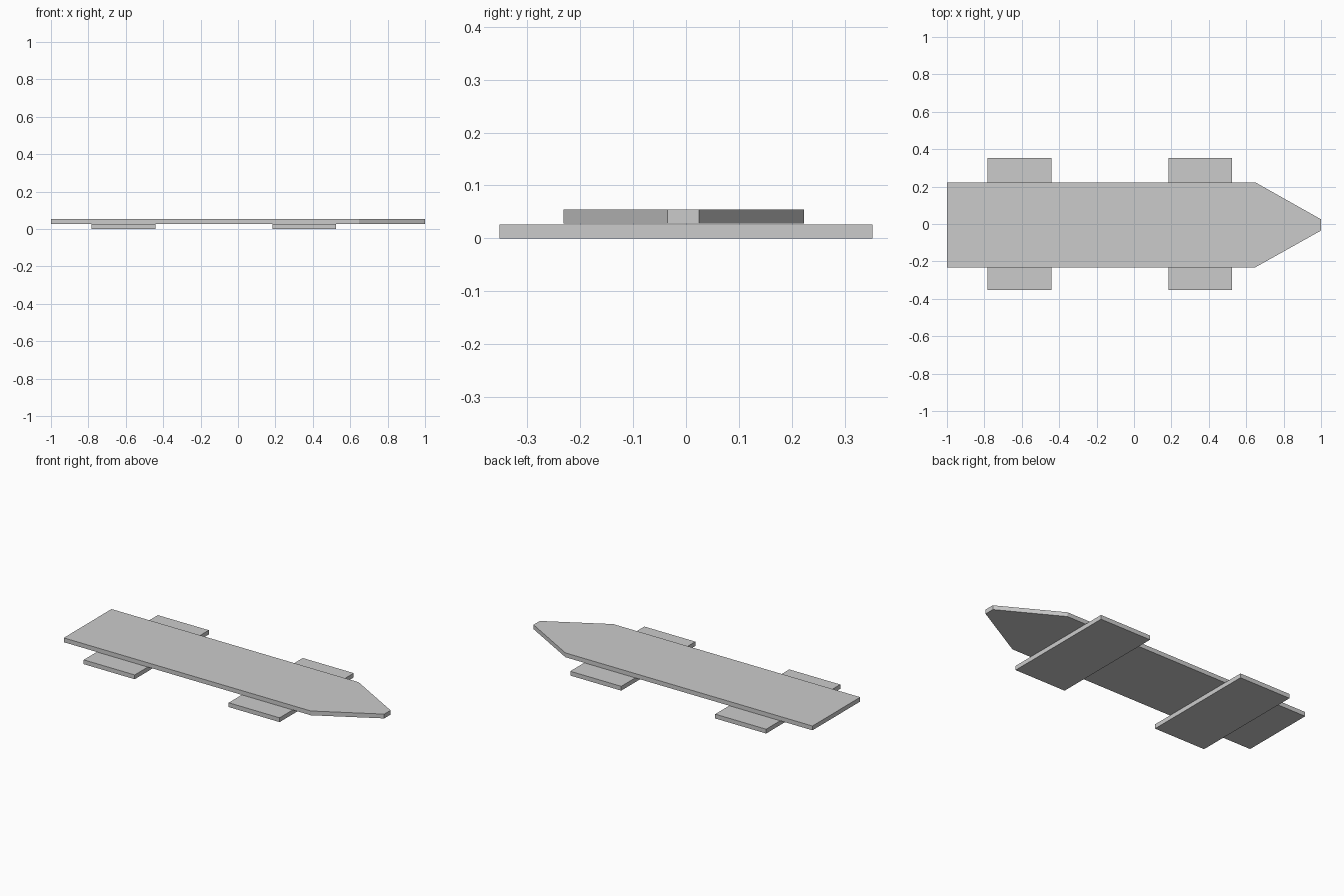
import bpy
import bmesh

cube = bpy.data.objects.get("Cube")
if cube:
    bpy.data.objects.remove(cube, do_unlink=True)

grey = bpy.data.materials.new("plain grey")
grey.use_nodes = True
colour = (0.6, 0.6, 0.6, 1)
grey.diffuse_color = colour
grey.node_tree.nodes["Principled BSDF"].inputs["Base Color"].default_value = colour


def plate(name, outline, bottom, top):
    """Extrude a flat outline into a board between two heights."""
    bm = bmesh.new()
    face = bm.faces.new([bm.verts.new((x, y, bottom)) for x, y in outline])
    grown = bmesh.ops.extrude_face_region(bm, geom=[face])["geom"]
    verts = [v for v in grown if isinstance(v, bmesh.types.BMVert)]
    bmesh.ops.translate(bm, verts=verts, vec=(0, 0, top - bottom))
    bmesh.ops.recalc_face_normals(bm, faces=bm.faces)
    mesh = bpy.data.meshes.new(name)
    bm.to_mesh(mesh)
    bm.free()
    mesh.materials.append(grey)
    obj = bpy.data.objects.new(name, mesh)
    bpy.context.collection.objects.link(obj)
    return obj


# Pointed board, tapering to a narrow blunt tip
plate("pointed_board",
      [(-1, -0.232), (0.648, -0.232), (1, -0.035),
       (1, 0.025), (0.648, 0.223), (-1, 0.223)],
      0.028, 0.054)

# Two cross battens underneath
for name, x in (("rear_batten", -0.612), ("front_batten", 0.355)):
    w, d = 0.17, 0.353
    plate(name, [(x - w, -d), (x + w, -d), (x + w, d), (x - w, d)], 0, 0.026)
